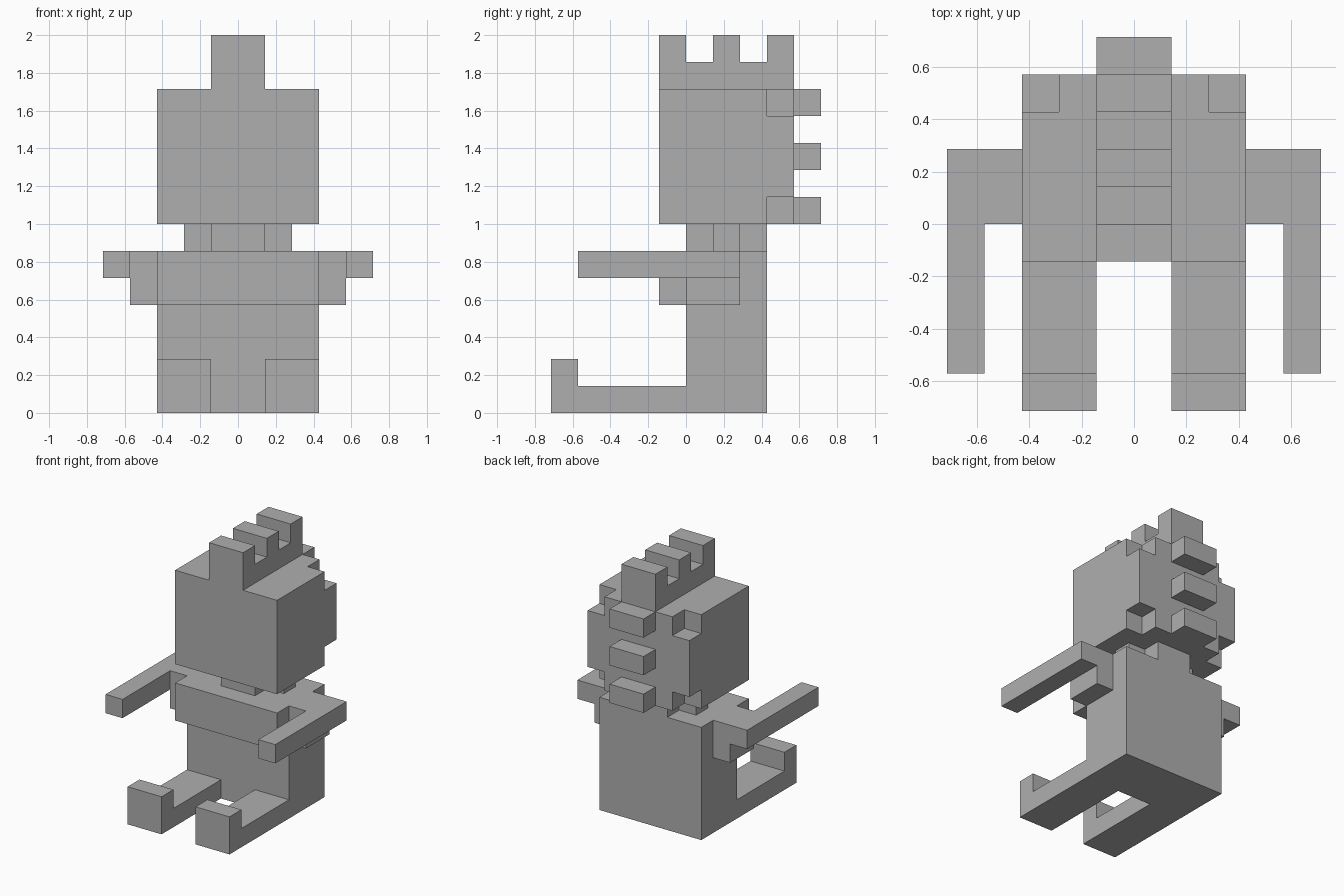
import bpy
import bmesh
from mathutils import Vector

cube = bpy.data.objects.get("Cube")
if cube:
    bpy.data.objects.remove(cube, do_unlink=True)

U = 1 / 7  # one block

grey = bpy.data.materials.new("plain_grey")
grey.use_nodes = True
colour = (0.43, 0.43, 0.43, 1)
grey.diffuse_color = colour
grey.node_tree.nodes["Principled BSDF"].inputs["Base Color"].default_value = colour


def extrude(name, outline, axis, start, end, side=1):
    """Extrude an outline, in blocks, along an axis; side -1 mirrors in x."""
    bm = bmesh.new()
    verts = []
    for a, b in outline:
        co = [a, b]
        co.insert("xyz".index(axis), start)
        verts.append(bm.verts.new(Vector(co) * U))
    face = bm.faces.new(verts)
    offset = Vector([(end - start) * U if axis == k else 0 for k in "xyz"])
    result = bmesh.ops.extrude_face_region(bm, geom=[face], use_keep_orig=True)
    moved = [g for g in result["geom"] if isinstance(g, bmesh.types.BMVert)]
    bmesh.ops.translate(bm, vec=offset, verts=moved)
    for v in bm.verts:
        v.co.x *= side
    bmesh.ops.recalc_face_normals(bm, faces=bm.faces)
    mesh = bpy.data.meshes.new(name)
    bm.to_mesh(mesh)
    bm.free()
    mesh.materials.append(grey)
    obj = bpy.data.objects.new(name, mesh)
    bpy.context.collection.objects.link(obj)
    return obj


def rect(a0, a1, b0, b1):
    return [(a0, b0), (a1, b0), (a1, b1), (a0, b1)]


# Torso with overhanging chest
extrude("torso", [(0, 0), (3, 0), (3, 6), (-1, 6), (-1, 4), (0, 4)], "x", -3, 3)

# Cross-shaped neck
extrude("neck", [(-1, 0), (1, 0), (1, 1), (2, 1), (2, 2), (1, 2),
                 (1, 3), (-1, 3), (-1, 2), (-2, 2), (-2, 1), (-1, 1)], "z", 6, 7)

# Head with the four rear corners notched out
head = extrude("head", rect(-3, 3, -1, 4), "z", 7, 12)
for x in (-3, 3):
    for z in (7, 12):
        inner_z = 8 if z == 7 else 11
        z0, z1 = (6, 8) if z == 7 else (11, 13)
        x0, x1 = (2, 4) if x > 0 else (-4, -2)
        cutter = extrude("notch_cutter", rect(x0, x1, 3, 5), "z", z0, z1)
        cutter.hide_render = True
        mod = head.modifiers.new("notch", "BOOLEAN")
        mod.operation = "DIFFERENCE"
        mod.solver = "EXACT"
        mod.object = cutter
        bpy.context.view_layer.update()
        carved = bpy.data.meshes.new_from_object(
            head.evaluated_get(bpy.context.evaluated_depsgraph_get()))
        head.modifiers.clear()
        head.data = carved
        bpy.data.objects.remove(cutter, do_unlink=True)

# Toothed crest on the head
extrude("crest", [(-1, 12), (4, 12), (4, 14), (3, 14), (3, 13), (2, 13), (2, 14),
                  (1, 14), (1, 13), (0, 13), (0, 14), (-1, 14)], "x", -1, 1)

# Spikes down the back of the head
for i, z in enumerate((7, 9, 11)):
    extrude(f"back_spike_{i + 1}", rect(-1, 1, 4, 5), "z", z, z + 1)

# Limbs, mirrored
for label, side in (("left", 1), ("right", -1)):
    extrude(f"{label}_leg", [(0, 0), (0, 1), (-4, 1), (-4, 2), (-5, 2), (-5, 0)],
            "x", 1, 3, side)
    extrude(f"{label}_arm", [(3, 0), (4, 0), (4, -4), (5, -4), (5, 2), (3, 2)],
            "z", 5, 6, side)
    extrude(f"{label}_shoulder", rect(3, 4, 0, 2), "z", 4, 5, side)
